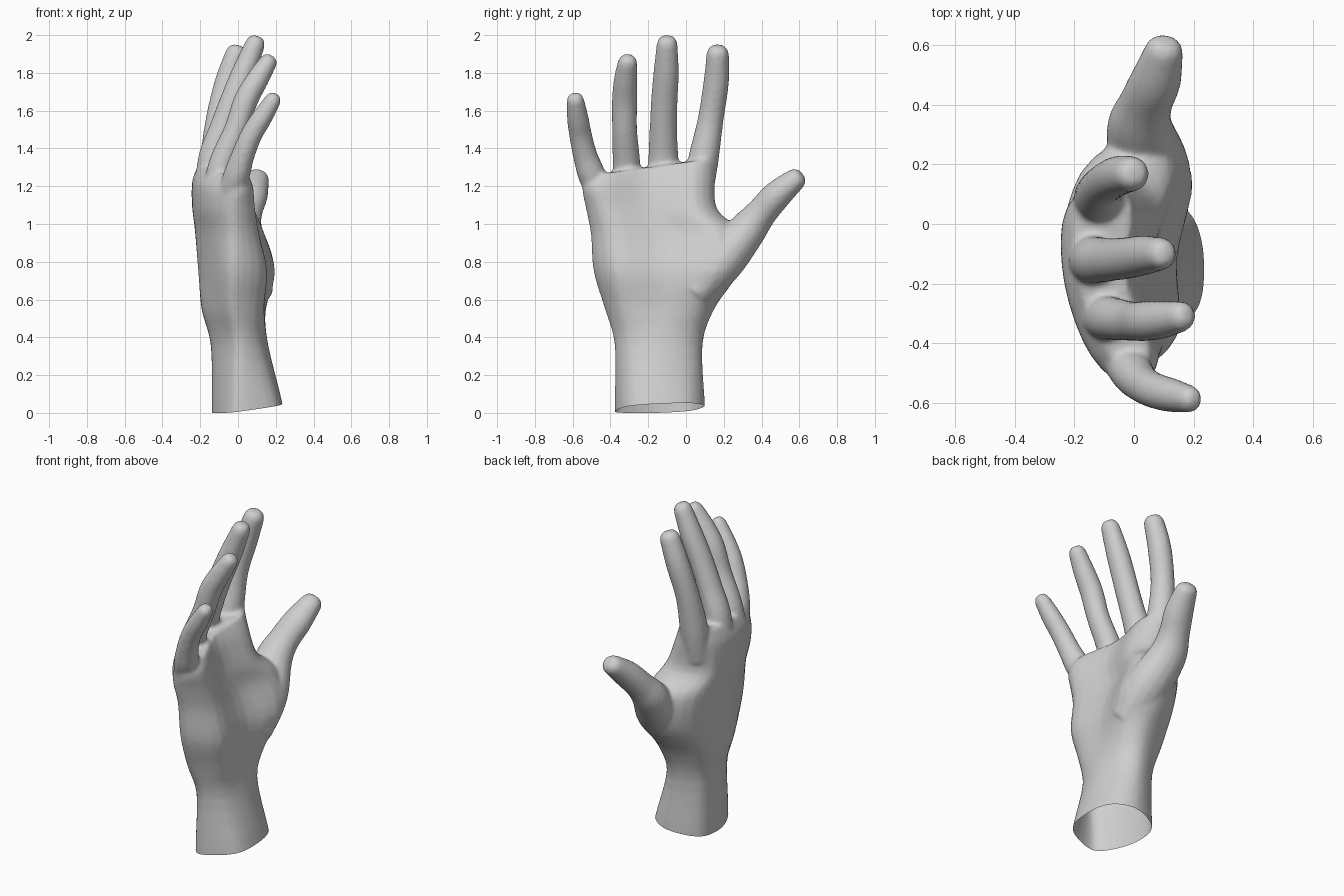
import bpy, bmesh, math
from mathutils import Vector
from mathutils.geometry import interpolate_bezier

if "Cube" in bpy.data.objects:
    bpy.data.objects.remove(bpy.data.objects["Cube"])


def catmull(p0, p1, p2, p3, n):
    """n points from p1 towards p2 on a smooth curve"""
    return interpolate_bezier(p1, p1 + (p2 - p0) / 6, p2 - (p3 - p1) / 6, p2, n + 1)[:n]


def smooth_loop(pts, n):
    k = len(pts)
    out = []
    for i in range(k):
        out += catmull(pts[i - 1], pts[i], pts[(i + 1) % k], pts[(i + 2) % k], n)
    return out


def smooth_path(pts, n):
    ext = [pts[0]] + pts + [pts[-1]]
    out = []
    for i in range(len(pts) - 1):
        out += catmull(*ext[i:i + 4], n)
    return out + [pts[-1]]


def loft(bm, rings):
    """Skin a list of rings and close both ends"""
    vs = [[bm.verts.new(p) for p in r] for r in rings]
    n = len(vs[0])
    faces = [bm.faces.new((a[i], a[(i + 1) % n], b[(i + 1) % n], b[i]))
             for a, b in zip(vs, vs[1:]) for i in range(n)]
    faces += [bm.faces.new(vs[0][::-1]), bm.faces.new(vs[-1])]
    bmesh.ops.recalc_face_normals(bm, faces=faces)


def finger(bm, path, depth=0.95):
    """Round tube through (x, y, z, radius) points with a blunt tip"""
    pos = smooth_path([Vector(p[:3]) for p in path], 4)
    rad = [v.x for v in smooth_path([Vector((p[3], 0, 0)) for p in path], 4)]
    tip = (pos[-1] - pos[-2]).normalized()
    end, r = pos[-1], rad[-1]
    for step, scale in ((0.020, 0.92), (0.038, 0.72), (0.047, 0.45)):
        pos.append(end + tip * step)
        rad.append(r * scale)
    rings = []
    for i, (p, r) in enumerate(zip(pos, rad)):
        d = (pos[min(i + 1, len(pos) - 1)] - pos[max(i - 1, 0)]).normalized()
        u = Vector((1, 0, 0))
        u = (u - d * u.dot(d)).normalized()
        w = d.cross(u)
        rings.append([p + u * (r * depth * math.cos(a)) + w * (r * math.sin(a))
                      for a in (math.tau * k / 16 for k in range(16))])
    loft(bm, rings)


bm = bmesh.new()

# Wrist and palm: z, tilt, y range, edge x pair, three back x, three front x
sections = [
    (-0.10, 0, -0.378, 0.10, 0.01, 0.06, -0.075, -0.135, -0.11, 0.215, 0.255, 0.215),
    (0.05, 0, -0.378, 0.10, 0.01, 0.06, -0.075, -0.135, -0.11, 0.195, 0.235, 0.195),
    (0.36, 0, -0.378, 0.088, 0.01, 0.02, -0.07, -0.14, -0.12, 0.12, 0.16, 0.12),
    (0.55, 0, -0.43, 0.15, -0.02, 0.03, -0.105, -0.19, -0.155, 0.12, 0.14, 0.14),
    (0.75, 0, -0.49, 0.28, -0.02, 0.03, -0.125, -0.21, -0.155, 0.145, 0.14, 0.195),
    (0.95, 0, -0.505, 0.29, -0.02, 0.02, -0.14, -0.225, -0.18, 0.11, 0.075, 0.14),
    (1.08, 0, -0.53, 0.165, -0.02, -0.04, -0.15, -0.232, -0.22, 0.09, 0.045, 0.085),
    (1.22, 0.08, -0.55, 0.155, 0.00, -0.09, -0.135, -0.23, -0.225, 0.08, 0.01, 0.03),
    (1.30, 0.14, -0.52, 0.155, 0.00, -0.09, -0.09, -0.19, -0.19, 0.05, -0.03, -0.01),
]
columns = []
for z, tilt, y0, y1, x0, x1, b1, b2, b3, f1, f2, f3 in sections:
    y = [y0 + (y1 - y0) * t for t in (0, 0.15, 0.5, 0.85, 1)]
    ring = ((x0, y[0]), (b1, y[1]), (b2, y[2]), (b3, y[3]),
            (x1, y[4]), (f3, y[3]), (f2, y[2]), (f1, y[1]))
    columns.append(smooth_loop([Vector((a, b, z + tilt * (b + 0.2))) for a, b in ring], 4))
tracks = [smooth_path([c[i] for c in columns], 4) for i in range(len(columns[0]))]
loft(bm, [[t[j] for t in tracks] for j in range(len(tracks[0]))])

# Index, middle, ring and little fingers
finger(bm, [(-.12, .06, 1.15, .08), (-.12, .09, 1.33, .082), (-.103, .13, 1.55, .069),
            (-.056, .16, 1.75, .068), (-.008, .168, 1.90, .060)], 1.0)
finger(bm, [(-.155, -.12, 1.17, .08), (-.135, -.12, 1.35, .080), (-.085, -.12, 1.50, .073),
            (-.03, -.115, 1.65, .071), (.03, -.105, 1.80, .068), (.09, -.10, 1.950, .056)])
finger(bm, [(-.12, -.31, 1.15, .075), (-.085, -.315, 1.32, .074), (-.01, -.325, 1.50, .067),
            (.04, -.325, 1.65, .068), (.10, -.32, 1.76, .063), (.155, -.31, 1.85, .053)])
finger(bm, [(-.06, -.44, 1.12, .06), (-.01, -.495, 1.25, .074), (.025, -.533, 1.36, .065),
            (.07, -.558, 1.47, .061), (.125, -.573, 1.56, .058), (.18, -.585, 1.648, .048)])

# Thumb
finger(bm, [(.085, .04, .63, .09), (.06, .18, .79, .118), (.02, .315, .955, .103),
            (.038, .40, 1.06, .083), (.073, .482, 1.153, .078), (.10, .578, 1.235, .060)], 1.1)

mesh = bpy.data.meshes.new("hand")
bm.to_mesh(mesh)
bm.free()
hand = bpy.data.objects.new("hand", mesh)
bpy.context.collection.objects.link(hand)

# Blend the parts into one skin
remesh = hand.modifiers.new("skin", 'REMESH')
remesh.mode = 'VOXEL'
remesh.voxel_size = 0.012
relax = hand.modifiers.new("relax", 'SMOOTH')
relax.factor = 0.5
relax.iterations = 7
bpy.context.view_layer.objects.active = hand
hand.select_set(True)
for m in ("skin", "relax"):
    bpy.ops.object.modifier_apply(modifier=m)

# Slanted cut at the wrist, left open as a hollow shell
bm = bmesh.new()
bm.from_mesh(hand.data)
bmesh.ops.bisect_plane(bm, geom=bm.verts[:] + bm.edges[:] + bm.faces[:],
                       plane_co=(0, 0, 0.025), plane_no=(-0.13, -0.05, 1),
                       clear_inner=True)
bm.to_mesh(hand.data)
bm.free()

skin = bpy.data.materials.new("light_grey")
skin.diffuse_color = (0.62, 0.62, 0.62, 1)
skin.use_nodes = True
skin.node_tree.nodes["Principled BSDF"].inputs["Base Color"].default_value = skin.diffuse_color
hand.data.materials.clear()
hand.data.materials.append(skin)
bpy.ops.object.shade_smooth_by_angle(angle=math.radians(50))
